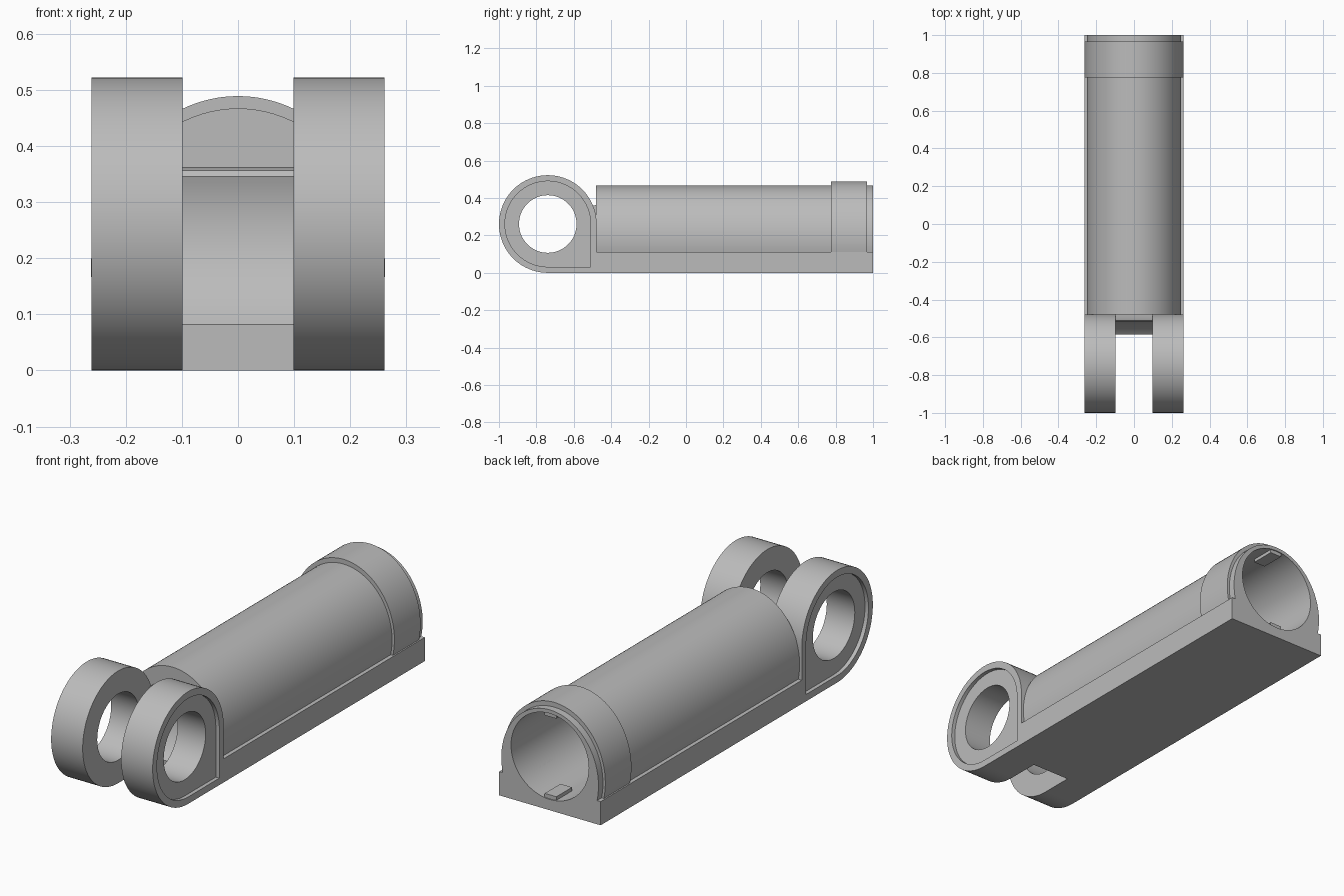
import bpy, bmesh
from math import sin, cos, pi, radians, sqrt, asin, atan2

cube = bpy.data.objects.get("Cube")
if cube:
    bpy.data.objects.remove(cube, do_unlink=True)

grey = bpy.data.materials.new("plain grey")
grey.use_nodes = True
COLOR = (0.5, 0.5, 0.5, 1)
grey.diffuse_color = COLOR
grey.node_tree.nodes["Principled BSDF"].inputs["Base Color"].default_value = COLOR


def arc(cu, cz, ru, rz, start, end, steps):
    """Points along an elliptical arc, angles in radians."""
    return [(cu + ru * cos(start + (end - start) * i / steps),
             cz + rz * sin(start + (end - start) * i / steps)) for i in range(steps + 1)]


def circle(cu, cz, r, steps=64):
    return arc(cu, cz, r, r, 0, 2 * pi, steps)[:-1]


def prism(name, profile, axis, lo, hi):
    """Extrude a (horizontal, z) profile along x or y."""
    bm = bmesh.new()
    place = (lambda u, z: (lo, u, z)) if axis == "x" else (lambda u, z: (u, lo, z))
    face = bm.faces.new([bm.verts.new(place(u, z)) for u, z in profile])
    new = bmesh.ops.extrude_face_region(bm, geom=[face])["geom"]
    shift = (hi - lo, 0, 0) if axis == "x" else (0, hi - lo, 0)
    bmesh.ops.translate(bm, vec=shift, verts=[v for v in new if isinstance(v, bmesh.types.BMVert)])
    bmesh.ops.recalc_face_normals(bm, faces=bm.faces)
    mesh = bpy.data.meshes.new(name)
    bm.to_mesh(mesh)
    bm.free()
    mesh.materials.append(grey)
    obj = bpy.data.objects.new(name, mesh)
    bpy.context.collection.objects.link(obj)
    return obj


def select(obj):
    bpy.ops.object.select_all(action="DESELECT")
    obj.select_set(True)
    bpy.context.view_layer.objects.active = obj


def cut(obj, cutter):
    """Subtract the cutter and discard it."""
    mod = obj.modifiers.new("cut", "BOOLEAN")
    mod.operation, mod.solver, mod.object = "DIFFERENCE", "EXACT", cutter
    select(obj)
    bpy.ops.object.modifier_apply(modifier=mod.name)
    bpy.data.objects.remove(cutter, do_unlink=True)


def smooth(obj):
    select(obj)
    bpy.ops.object.shade_smooth_by_angle(angle=radians(30))


HALF = 0.261                    # half width of the base
LEDGE = 0.11                    # top of the base
FRONT = -0.48                   # front end of the barrel
PIN_Y, PIN_Z = -0.739, 0.261    # axis of the hinge eyes


def shell(a, b, cz):
    """Oval arch that ends on the ledge."""
    dip = asin((cz - LEDGE) / b)
    return arc(0, cz, a, b, -dip, pi + dip, 56)


def bore():
    return prism("bore_cutter", circle(0, 0.25, 0.2), "y", -0.42, 1.1)


# Barrel on its rectangular base
barrel = prism("barrel_and_base", [(-HALF, LEDGE), (-HALF, 0), (HALF, 0), (HALF, LEDGE)]
               + shell(0.25, 0.287, 0.18), "y", FRONT, 1)
cut(barrel, bore())
smooth(barrel)

# Raised collar near the open end
collar = prism("collar", shell(0.262, 0.305, 0.184), "y", 0.775, 0.967)
cut(collar, bore())
smooth(collar)

# Locking tabs inside the bore
for name, z in (("upper_tab", 0.432), ("lower_tab", 0.045)):
    prism(name, [(-0.03, z), (0.03, z), (0.03, z + 0.024), (-0.03, z + 0.024)], "y", 0.88, 0.995)


# Hinge eye outline: round in front, square at the lower back
def eye(r):
    return arc(PIN_Y, PIN_Z, r, r, 0, 1.5 * pi, 60) + [(PIN_Y + r, PIN_Z - r)]


for name, side in (("left_hinge_arm", 1), ("right_hinge_arm", -1)):
    arm = prism(name, eye(0.261), "x", side * 0.099, side * HALF)
    cut(arm, prism("recess_cutter", eye(0.229), "x", side * (HALF - 0.018), side * 0.3))
    cut(arm, prism("hole_cutter", circle(PIN_Y, PIN_Z, 0.154), "x", side * 0.05, side * 0.35))
    smooth(arm)

# Hollowed web between the arms
R = 0.236
low = -atan2(sqrt(R * R - 0.154 ** 2), 0.154)
hollow = arc(PIN_Y, PIN_Z, R, R, low, asin(0.085 / R), 24)
web = prism("hinge_web", [(FRONT, 0), (PIN_Y + 0.154, 0)] + hollow
            + [(-0.512, 0.356), (-0.5, 0.36), (FRONT, 0.362)], "x", -0.099, 0.099)
smooth(web)
